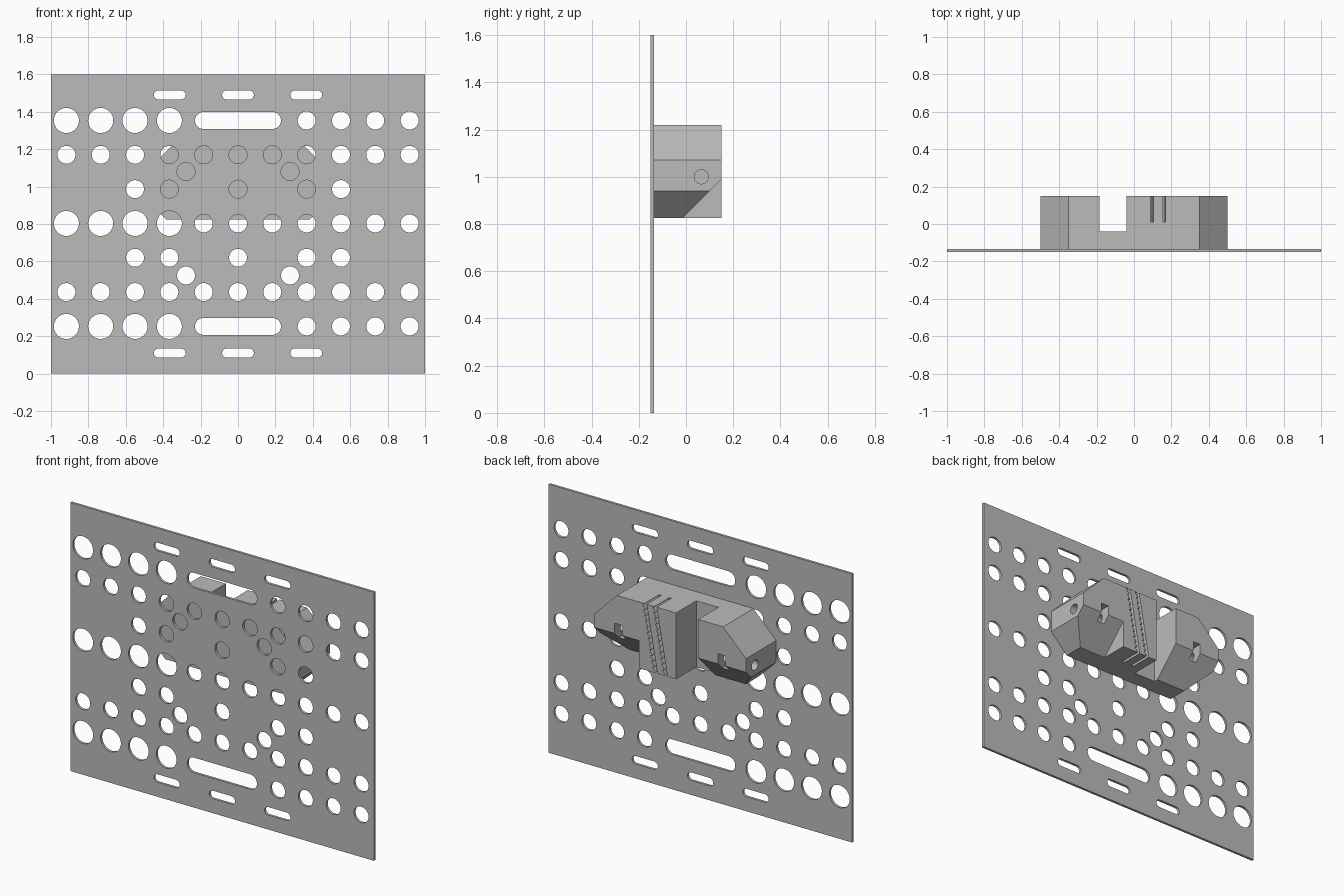
import bpy, bmesh
from math import cos, sin, pi
from mathutils import Vector

if "Cube" in bpy.data.objects:
    bpy.data.objects.remove(bpy.data.objects["Cube"], do_unlink=True)

grey = bpy.data.materials.new("matte grey")
grey.use_nodes = True
colour = (0.5, 0.5, 0.5, 1)
grey.diffuse_color = colour
grey.node_tree.nodes["Principled BSDF"].inputs["Base Color"].default_value = colour

PLACE = {  # maps a flat profile (u, v) and a depth d to space
    "x": lambda u, v, d: (d, u, v),
    "y": lambda u, v, d: (u, d, v),
}


def add_prism(bm, profile, axis, start, end):
    place = PLACE[axis]
    verts = [bm.verts.new(place(u, v, start)) for u, v in profile]
    face = bm.faces.new(verts)
    ext = bmesh.ops.extrude_face_region(bm, geom=[face])
    shift = Vector(place(0, 0, end - start))
    moved = [g for g in ext["geom"] if isinstance(g, bmesh.types.BMVert)]
    bmesh.ops.translate(bm, verts=moved, vec=shift)


def make(name, prisms):
    bm = bmesh.new()
    for p in prisms:
        add_prism(bm, *p)
    bmesh.ops.recalc_face_normals(bm, faces=bm.faces)
    mesh = bpy.data.meshes.new(name)
    bm.to_mesh(mesh)
    bm.free()
    mesh.materials.append(grey)
    obj = bpy.data.objects.new(name, mesh)
    bpy.context.collection.objects.link(obj)
    return obj


def cut(obj, prisms):
    cutter = make("cutter", prisms)
    cutter.hide_render = True
    mod = obj.modifiers.new("cut", "BOOLEAN")
    mod.operation, mod.solver, mod.object = "DIFFERENCE", "EXACT", cutter
    graph = bpy.context.evaluated_depsgraph_get()
    result = bpy.data.meshes.new_from_object(obj.evaluated_get(graph))
    obj.modifiers.clear()
    obj.data = result
    bpy.data.objects.remove(cutter, do_unlink=True)


def rect(u0, u1, v0, v1):
    return [(u0, v0), (u1, v0), (u1, v1), (u0, v1)]


def stadium(u, v, r, half=0.0, n=16):
    """Circle, or a round-ended slot when half is above zero."""
    pts = []
    for side, turn in ((1, -pi / 2), (-1, pi / 2)):
        for i in range(n + (half > 0)):
            a = turn + pi * i / n
            pts.append((u + side * half + r * cos(a), v + r * sin(a)))
    return pts


# Perforated plate
BACK, FRONT = -0.135, -0.15
PITCH, MID = 0.1835, 0.803
SMALL, BIG = 0.048, 0.067
holes = []
for row in range(-3, 4):
    z = MID + row * PITCH
    for col in range(-5, 6):
        big_row = row in (-3, 0, 3)
        if abs(row) == 3 and abs(col) < 2:
            continue
        if abs(row) == 1 and abs(col) not in (0, 2, 3):
            continue
        radius = BIG if big_row and col < -1 else SMALL
        holes.append(stadium(col * PITCH, z, radius))
for s in (-1, 1):
    holes.append(stadium(0, MID + s * 3 * PITCH, 0.045, 0.185))
    for x in (-0.278, 0.278):
        holes.append(stadium(x, MID + s * 0.278, SMALL))
    for x in (-0.365, 0, 0.365):
        holes.append(stadium(x, 0.8 + s * 0.69, 0.024, 0.061))

plate = make("perforated_plate", [(rect(-1, 1, 0, 1.6), "y", FRONT, BACK)])
cut(plate, [(h, "y", FRONT - 0.05, BACK + 0.05) for h in holes])

# Clamp block with chamfered ends
TOP, BASE, REAR = 1.22, 0.825, 0.15
half = [(0.385, BASE), (0.5, 0.94), (0.5, 1.07), (0.35, TOP)]
outline = half + [(-x, z) for x, z in reversed(half)]
block = make("clamp_block", [(outline, "y", BACK, REAR)])

# Sloped undercut on both sides of the central jaw
wedge = [(-0.115, 0.725), (0.25, 0.725), (0.25, 1.09)]
cut(block, [(wedge, "x", 0.205, 0.7), (wedge, "x", -0.7, -0.11)])

# Open channel beside the jaw
cut(block, [(rect(-0.185, -0.04, 0.7, 1.4), "y", -0.04, 0.3)])

# Two slanted grooves with a saw-toothed side
LEAN, TEETH = 0.18, 14


def groove(x):
    low, high = BASE - 0.03, TOP + 0.03
    step = (high - low) / TEETH
    shift = lambda z: x + (z - TOP) * LEAN
    pts = [(shift(high), high), (shift(low), low)]
    for i in range(TEETH):
        z = low + i * step
        pts += [(shift(z) + 0.014, z), (shift(z + step) + 0.028, z + step * 0.9)]
    return pts


cut(block, [(groove(x), "y", 0.01, 0.25) for x in (0.088, 0.154)])

# Bolt holes in the ends and their nut slots
for s in (-1, 1):
    cut(block, [(stadium(0.065, 1.0, 0.03), "x", s * 0.26, s * 0.6)])
    cut(block, [(rect(s * 0.315, s * 0.365, 0.95, 1.05), "y", 0.015, 0.25)])
